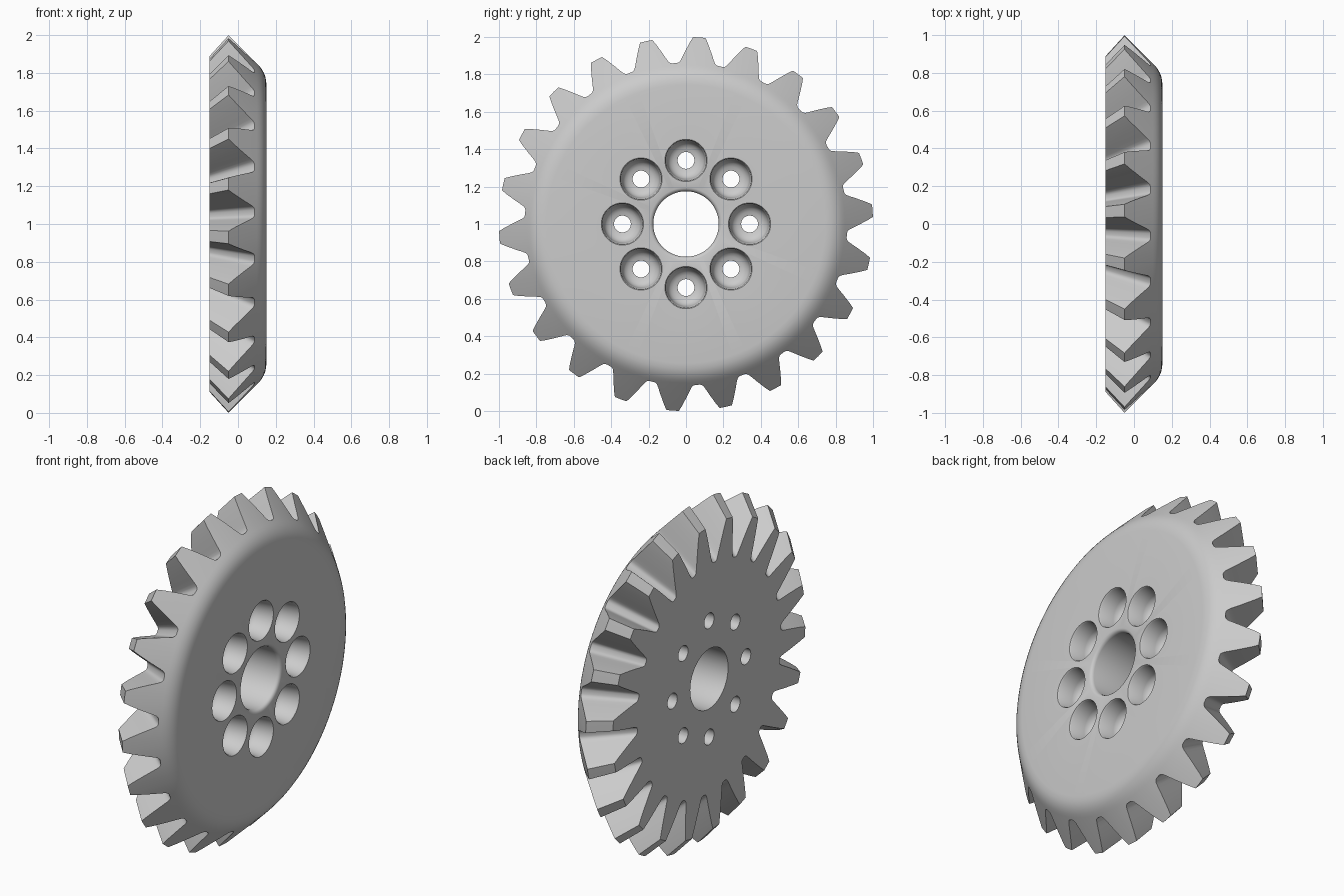
import bpy, bmesh, math

if "Cube" in bpy.data.objects:
    bpy.data.objects.remove(bpy.data.objects["Cube"])

TEETH = 22
PITCH = math.tau / TEETH
APEX = -0.96            # point on the axle where all tooth lines meet
BACK, FRONT = -0.15, 0.15
ROOT_R, TIP_R = 0.862, 1.0
ROOT_X, TIP_X = 0.088, -0.05

steel = bpy.data.materials.new("plain_grey")
steel.use_nodes = True
grey = (0.6, 0.6, 0.6, 1)
steel.diffuse_color = grey
steel.node_tree.nodes["Principled BSDF"].inputs["Base Color"].default_value = grey


def polar(x, r, a, cy=0.0, cz=1.0):
    return (x, cy + r * math.sin(a), cz + r * math.cos(a))


def skin(name, rings, closed):
    """Join rings of equal point count into a solid."""
    bm = bmesh.new()
    loops = [[bm.verts.new(p) for p in ring] for ring in rings]
    n = len(loops[0])
    pairs = list(zip(loops, loops[1:]))
    if closed:
        pairs.append((loops[-1], loops[0]))
    else:
        bm.faces.new(loops[0])
        bm.faces.new(loops[-1])
    for a, b in pairs:
        for i in range(n):
            j = (i + 1) % n
            bm.faces.new((a[i], a[j], b[j], b[i]))
    bmesh.ops.recalc_face_normals(bm, faces=bm.faces)
    mesh = bpy.data.meshes.new(name)
    bm.to_mesh(mesh)
    bm.free()
    mesh.materials.append(steel)
    obj = bpy.data.objects.new(name, mesh)
    bpy.context.collection.objects.link(obj)
    return obj


# Half tooth outline: degrees from tooth centre, height from root to tip
half = [(1.9, 1), (2.75, 0.82), (3.6, 0.62), (4.4, 0.44), (5.1, 0.28),
        (5.7, 0.15), (6.15, 0.07), (6.7, 0.02), (7.4, 0)]
tooth = [(-d, h) for d, h in reversed(half)] + [(0, 1)] + half + [(8.18, 0)]
outline = [((k + 0.25) * PITCH + math.radians(d), h)
           for k in range(TEETH) for d, h in tooth]

# Tooth ends: the large end on the front cone, the small end on the back plane
large_end, small_end = [], []
for a, h in outline:
    x = ROOT_X + (TIP_X - ROOT_X) * h
    r = ROOT_R + (TIP_R - ROOT_R) * h
    s = (BACK - APEX) / (x - APEX)
    large_end.append(polar(x, r, a))
    small_end.append(polar(BACK, r * s, a))

# Rounded front shoulder, flat face and bore with softened rim
body = [(0.1, 0.85), (0.114, 0.835), (0.127, 0.818), (0.138, 0.798),
        (0.146, 0.775), (FRONT, 0.745), (FRONT, 0.195), (0.147, 0.186),
        (0.141, 0.179), (0.13, 0.175), (BACK, 0.175)]
rings = [small_end, large_end]
rings += [[polar(x, r, a) for a, h in outline] for x, r in body]
gear = skin("bevel_gear", rings, True)

# Eight recessed bolt holes
recess = [(0.2, 0.113), (FRONT, 0.113), (0.143, 0.108), (0.06, 0.1),
          (0.04, 0.095), (0.025, 0.083), (0.015, 0.066), (0.01, 0.045), (-0.2, 0.045)]
SIDES = 40
for k in range(8):
    _, cy, cz = polar(0, 0.34, k * math.tau / 8)
    cutter = skin("bolt_hole_cutter",
                  [[polar(x, r, i * math.tau / SIDES, cy, cz) for i in range(SIDES)]
                   for x, r in recess], False)
    cutter.hide_render = True
    mod = gear.modifiers.new("bolt_hole", 'BOOLEAN')
    mod.operation = 'DIFFERENCE'
    mod.solver = 'EXACT'
    mod.object = cutter
    bpy.context.view_layer.objects.active = gear
    bpy.ops.object.modifier_apply(modifier=mod.name)
    bpy.data.objects.remove(cutter)

# Smooth the curved surfaces, keep the tooth edges crisp
bpy.ops.object.select_all(action='DESELECT')
gear.select_set(True)
bpy.context.view_layer.objects.active = gear
bpy.ops.object.shade_smooth_by_angle(angle=math.radians(32))
